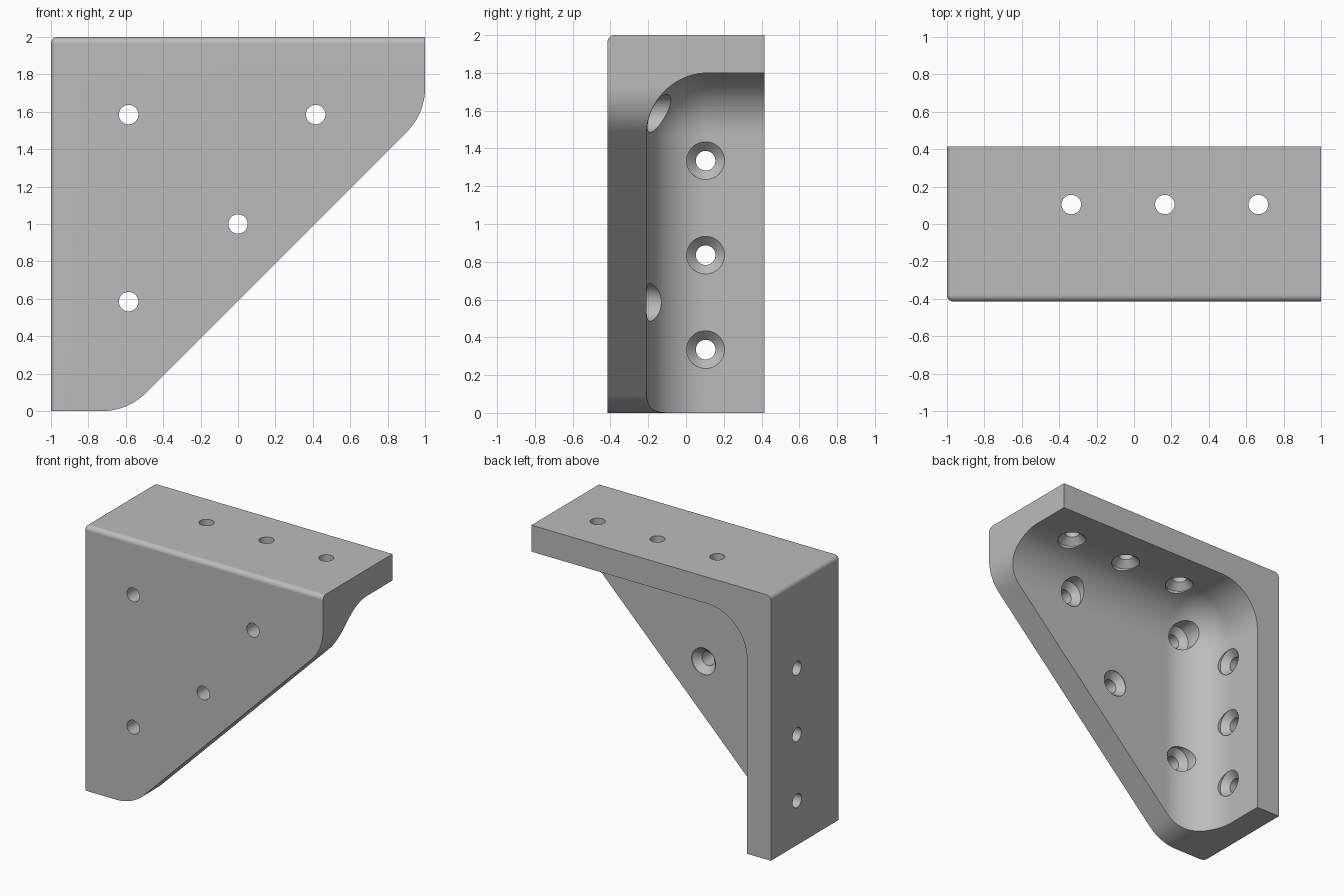
import bpy, bmesh
from math import radians, sin, cos, tan
from mathutils import Vector

if "Cube" in bpy.data.objects:
    bpy.data.objects.remove(bpy.data.objects["Cube"], do_unlink=True)

DEPTH = 0.415      # half depth along y
WALL = 0.2         # flange and plate thickness
FILLET = 0.33      # inner fillets and outline corners
HOLE, SINK = 0.052, 0.1

grey = bpy.data.materials.new("plain grey")
grey.use_nodes = True
colour = (0.5, 0.5, 0.5, 1)
grey.diffuse_color = colour
grey.node_tree.nodes["Principled BSDF"].inputs["Base Color"].default_value = colour


def make_object(name, bm):
    bmesh.ops.recalc_face_normals(bm, faces=bm.faces)
    mesh = bpy.data.meshes.new(name)
    bm.to_mesh(mesh)
    bm.free()
    mesh.materials.append(grey)
    obj = bpy.data.objects.new(name, mesh)
    bpy.context.collection.objects.link(obj)
    return obj


def bevel_corner(bm, corner, radius, segments):
    """Round the three edges that meet at one corner."""
    vert = min(bm.verts, key=lambda v: (v.co - Vector(corner)).length)
    bmesh.ops.bevel(bm, geom=list(vert.link_edges), offset=radius,
                    segments=segments, profile=0.5, affect='EDGES')


def arc(cx, cz, start, end, steps=14):
    angles = [radians(start + (end - start) * i / steps) for i in range(steps + 1)]
    return [(cx + FILLET * cos(a), cz + FILLET * sin(a)) for a in angles]


# Bracket body: a triangular outline with two rounded corners, extruded in depth
trim = FILLET * tan(radians(22.5))
outline = [(-1, 2), (-1, 0)]
outline += arc(-0.59 - trim, FILLET, -90, -45)
outline += arc(1 - FILLET, 1.59 + trim, -45, 0)
outline += [(1, 2)]
bm = bmesh.new()
face = bm.faces.new([bm.verts.new((x, -DEPTH, z)) for x, z in outline])
extruded = bmesh.ops.extrude_face_region(bm, geom=[face])["geom"]
bmesh.ops.translate(bm, vec=(0, 2 * DEPTH, 0),
                    verts=[g for g in extruded if isinstance(g, bmesh.types.BMVert)])
bmesh.ops.recalc_face_normals(bm, faces=bm.faces)
bevel_corner(bm, (-1, -DEPTH, 2), 0.035, 6)
bracket = make_object("corner_bracket", bm)

# Cavity: a box rounded where the two flanges meet the plate
low, high = Vector((-1 + WALL, -DEPTH + WALL + 0.005, -0.5)), Vector((2, 1, 2 - WALL))
bm = bmesh.new()
bmesh.ops.create_cube(bm, size=1)
for v in bm.verts:
    v.co = [(low[i] + high[i]) / 2 + v.co[i] * (high[i] - low[i]) for i in range(3)]
bevel_corner(bm, (low.x, low.y, high.z), FILLET, 20)
cavity = make_object("cavity_cutter", bm)

# Screw holes: revolved countersunk cutters, each starting on an outer face
bm = bmesh.new()


def add_hole(origin, direction):
    cone = SINK - HOLE
    profile = [(0, -0.05), (HOLE, -0.05), (HOLE, WALL - cone),
               (SINK, WALL), (SINK, WALL + 0.16), (0, WALL + 0.16)]
    axis = Vector(direction)
    side = axis.orthogonal().normalized()
    points = [bm.verts.new(Vector(origin) + side * r + axis * h) for r, h in profile]
    edges = [bm.edges.new(pair) for pair in zip(points, points[1:])]
    bmesh.ops.spin(bm, geom=points + edges, cent=origin, axis=axis,
                   angle=radians(360), steps=48, use_duplicate=False)


for x, z in [(-0.585, 1.585), (0.415, 1.585), (0, 1), (-0.585, 0.585)]:
    add_hole((x, -DEPTH, z), (0, 1, 0))
for step in range(3):
    add_hole((-1, 0.104, 0.335 + step / 2), (1, 0, 0))
    add_hole((-0.335 + step / 2, 0.104, 2), (0, 0, -1))
bmesh.ops.remove_doubles(bm, verts=bm.verts, dist=0.0005)
holes = make_object("hole_cutter", bm)

# Cut, then shade smooth with crisp edges
bpy.ops.object.select_all(action='DESELECT')
bpy.context.view_layer.objects.active = bracket
bracket.select_set(True)
for cutter in (cavity, holes):
    cutter.hide_render = True
    mod = bracket.modifiers.new("cut", 'BOOLEAN')
    mod.operation, mod.solver, mod.object = 'DIFFERENCE', 'EXACT', cutter
    bpy.ops.object.modifier_apply(modifier=mod.name)
    bpy.data.objects.remove(cutter, do_unlink=True)
bpy.ops.object.shade_smooth_by_angle(angle=radians(25))
weighted = bracket.modifiers.new("even_shading", 'WEIGHTED_NORMAL')
weighted.keep_sharp = True
